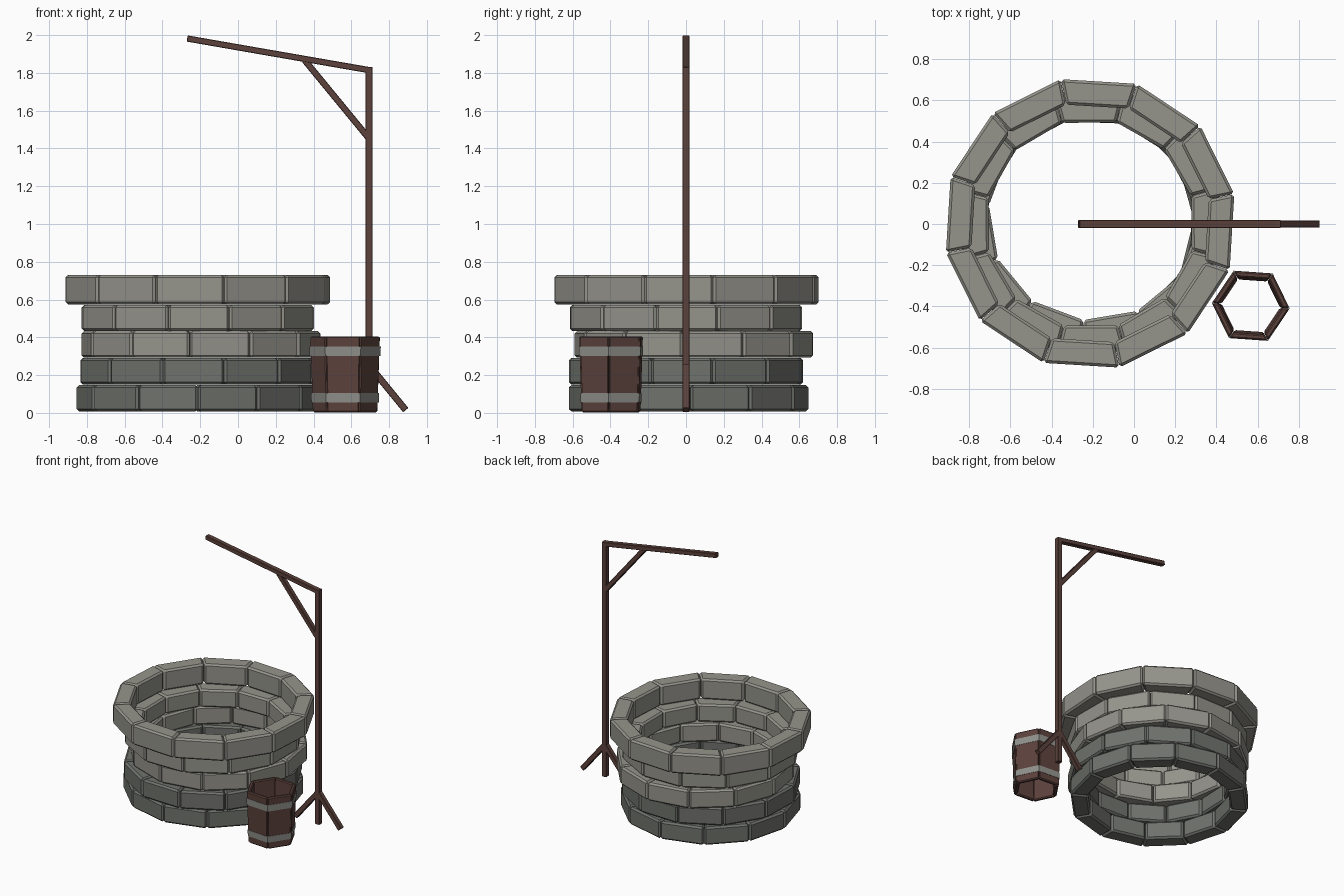
import bpy, bmesh, math
from mathutils import Matrix, Vector

if "Cube" in bpy.data.objects:
    bpy.data.objects.remove(bpy.data.objects["Cube"])


def mat(name, col):
    m = bpy.data.materials.new(name)
    m.diffuse_color = (*col, 1)
    m.use_nodes = True
    m.node_tree.nodes["Principled BSDF"].inputs["Base Color"].default_value = m.diffuse_color
    return m


LIGHT = mat("light_stone", (0.30, 0.295, 0.26))
DARK = mat("dark_stone", (0.16, 0.168, 0.15))
WOOD = mat("brown_wood", (0.107, 0.054, 0.045))
METAL = mat("grey_band", (0.27, 0.27, 0.25))


def finish(name, bm, material):
    bmesh.ops.recalc_face_normals(bm, faces=bm.faces)
    me = bpy.data.meshes.new(name)
    bm.to_mesh(me)
    bm.free()
    me.materials.append(material)
    ob = bpy.data.objects.new(name, me)
    bpy.context.collection.objects.link(ob)
    return ob


def wedge_ring(name, n, rot, cx, cy, ap0, ap1, depth, z0, z1, bevel, material):
    """Ring of n bevelled wedge blocks; ap0/ap1 = outer apothem at bottom/top."""
    bm = bmesh.new()
    t = math.tan(math.pi / n)
    for i in range(n):
        a = math.radians(rot) + i * 2 * math.pi / n
        geo = bmesh.ops.create_cube(bm, size=2)["verts"]
        for v in geo:
            ap = ap1 if v.co.z > 0 else ap0
            r = ap if v.co.x > 0 else ap - depth
            v.co = Vector((r, v.co.y * (r * t - 0.001), z1 if v.co.z > 0 else z0))
        bmesh.ops.transform(bm, verts=geo, matrix=Matrix.Translation((cx, cy, 0)) @ Matrix.Rotation(a, 4, 'Z'))
    bmesh.ops.bevel(bm, geom=bm.edges[:], offset=bevel, segments=1, affect='EDGES')
    return finish(name, bm, material)


def tube(name, n, rot, cx, cy, prof, material):
    """Closed (r, z) profile swept around n corners."""
    bm = bmesh.new()
    rings = []
    for i in range(n):
        a = math.radians(rot) + i * 2 * math.pi / n
        rings.append([bm.verts.new((cx + r * math.cos(a), cy + r * math.sin(a), z)) for r, z in prof])
    k = len(prof)
    for i in range(n):
        p, q = rings[i], rings[(i + 1) % n]
        for j in range(k):
            bm.faces.new((p[j], q[j], q[(j + 1) % k], p[(j + 1) % k]))
    return finish(name, bm, material)


def beam(name, x0, z0, x1, z1, w, d):
    """Square timber in the y = 0 plane between two points."""
    bm = bmesh.new()
    L = math.hypot(x1 - x0, z1 - z0)
    bmesh.ops.create_cube(bm, size=1, matrix=Matrix.Diagonal((L, d, w, 1)))
    bmesh.ops.bevel(bm, geom=bm.edges[:], offset=0.003, segments=1, affect='EDGES')
    a = math.atan2(z1 - z0, x1 - x0)
    bm.transform(Matrix.Translation(((x0 + x1) / 2, 0, (z0 + z1) / 2)) @ Matrix.Rotation(-a, 4, 'Y'))
    return finish(name, bm, WOOD)


# Stone courses: rotation, centre, apothem, heights
courses = [
    (15.8, -0.221, 0.014, 0.616, 0.008, 0.147, DARK),
    (-2.0, -0.215, 0.0, 0.615, 0.150, 0.290, DARK),
    (9.5, -0.196, 0.042, 0.615, 0.292, 0.433, LIGHT),
    (0.5, -0.213, 0.0, 0.614, 0.434, 0.571, LIGHT),
    (-3.5, -0.213, 0.003, 0.690, 0.573, 0.731, LIGHT),
]
for i, (rot, cx, cy, ap, z0, z1, m) in enumerate(courses):
    wedge_ring(f"stone_course_{i + 1}", 12, rot, cx, cy, ap, ap, 0.122, z0, z1, 0.013, m)

# Crane timber
beam("post", 0.694, 0.005, 0.694, 1.832, 0.038, 0.038)
beam("arm", -0.269, 1.982, 0.71, 1.812, 0.033, 0.038)
beam("arm_brace", 0.352, 1.868, 0.694, 1.452, 0.034, 0.036)
for s, side in ((1, "outer"), (-1, "inner")):
    beam(f"{side}_foot", 0.694, 0.252, 0.694 + s * 0.194, 0.015, 0.036, 0.036)

# Bucket: tapered open staves with two bands
BX, BY, ROT = 0.567, -0.397, -4
wedge_ring("bucket_staves", 6, ROT + 30, BX, BY, 0.151, 0.163, 0.028, 0.003, 0.405, 0.007, WOOD)
for name, z0, z1, r in (("upper_band", 0.301, 0.352, 0.1885), ("lower_band", 0.056, 0.104, 0.180)):
    tube(name, 6, ROT, BX, BY, [(r - 0.018, z0), (r - 0.001, z0), (r + 0.001, z1), (r - 0.018, z1)], METAL)
